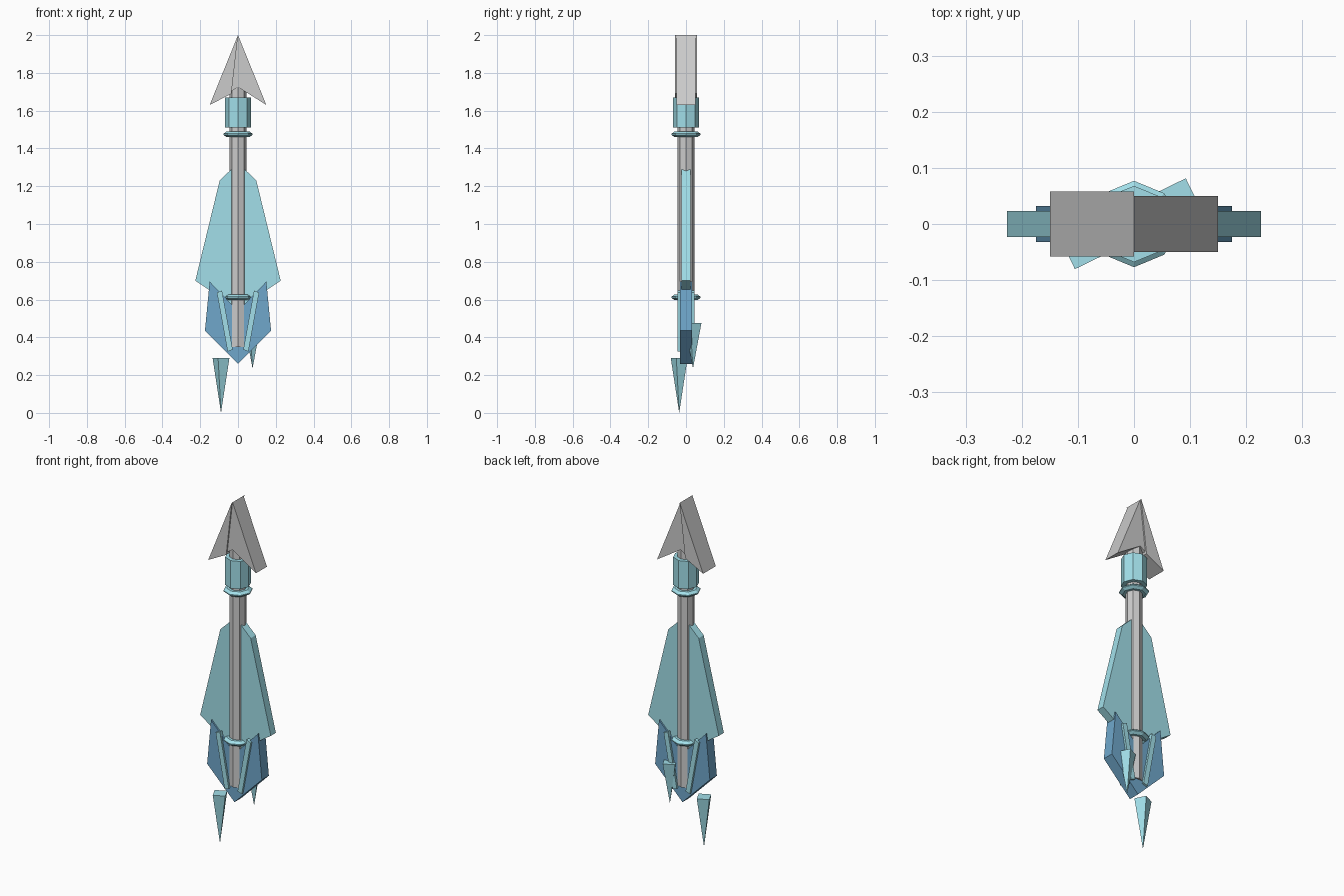
import bpy, bmesh
from math import cos, sin, pi, radians

if "Cube" in bpy.data.objects:
    bpy.data.objects.remove(bpy.data.objects["Cube"])


def material(name, rgb):
    m = bpy.data.materials.new(name)
    m.diffuse_color = (*rgb, 1)
    m.use_nodes = True
    m.node_tree.nodes["Principled BSDF"].inputs["Base Color"].default_value = m.diffuse_color
    return m


CYAN = material("pale_cyan", (0.36, 0.74, 0.82))
BLUE = material("steel_blue", (0.16, 0.39, 0.60))


def finish(name, bm, mat=None):
    bmesh.ops.recalc_face_normals(bm, faces=bm.faces)
    me = bpy.data.meshes.new(name)
    bm.to_mesh(me)
    bm.free()
    ob = bpy.data.objects.new(name, me)
    bpy.context.collection.objects.link(ob)
    if mat:
        me.materials.append(mat)
    return ob


def plate(name, pts, half, mat=None):
    """Extrude an x-z outline to y = +-half."""
    bm = bmesh.new()
    f = bm.faces.new([bm.verts.new((x, -half, z)) for x, z in pts])
    ext = bmesh.ops.extrude_face_region(bm, geom=[f])
    moved = [v for v in ext["geom"] if isinstance(v, bmesh.types.BMVert)]
    bmesh.ops.translate(bm, verts=moved, vec=(0, 2 * half, 0))
    return finish(name, bm, mat)


def mirrored(pts):
    """Complete a right-hand outline, starting and ending on x = 0."""
    return pts + [(-x, z) for x, z in reversed(pts) if x > 0]


def lathe(name, profile, mat=None, n=8, center=(0, 0), turn=0.0):
    """Stack n-sided rings of (radius, z); a zero radius makes a point."""
    bm = bmesh.new()
    rings = []
    for r, z in profile:
        count = n if r > 0 else 1
        rings.append([bm.verts.new((center[0] + r * cos(turn + 2 * pi * i / n),
                                    center[1] + r * sin(turn + 2 * pi * i / n), z))
                      for i in range(count)])
    for a, b in zip(rings, rings[1:]):
        for i in range(n):
            j = (i + 1) % n
            if len(a) == 1:
                bm.faces.new((a[0], b[j], b[i]))
            else:
                bm.faces.new((a[i], a[j], b[j], b[i]))
    for ring in (rings[0], rings[-1]):
        if len(ring) > 1:
            bm.faces.new(ring)
    return finish(name, bm, mat)


# Octagonal shaft, collar and two bevelled rings
lathe("shaft", [(0.045, 0.35), (0.045, 1.75)])
lathe("collar", [(0.068, 1.51), (0.068, 1.67)], CYAN)
for name, z in (("upper_ring", 1.475), ("lower_ring", 0.612)):
    lathe(name, [(0.06, z - 0.015), (0.077, z - 0.003), (0.077, z + 0.003),
                 (0.06, z + 0.015)], CYAN)

# Arrow head, with a slightly thicker left blade
plate("arrow_head", mirrored([(0, 2.0), (0.15, 1.63), (0, 1.725)]), 0.05)
plate("arrow_head_left_blade", [(0, 2.0), (-0.15, 1.63), (-0.035, 1.69)], 0.058)

# Broad wing and the darker tail fin overlapping its lower edge
plate("wing", mirrored([(0, 1.29), (0.035, 1.29), (0.097, 1.23), (0.226, 0.70), (0, 0.55)]),
      0.023, CYAN)
plate("tail_fin", mirrored([(0, 0.54), (0.15, 0.695), (0.175, 0.435), (0, 0.26)]),
      0.032, BLUE)

# Slanted struts across the tail fin
for side, s in (("left", -1), ("right", 1)):
    plate("strut_" + side, [(s * x, z) for x, z in
                            [(0.112, 0.637), (0.085, 0.648), (0.028, 0.335), (0.055, 0.325)]],
          0.044, CYAN)

# Loose four-sided shards below the tail
lathe("shard_front", [(0, 0.0), (0.047, 0.29)], CYAN, 4, (-0.09, -0.036), radians(251))
lathe("shard_back", [(0, 0.235), (0.047, 0.475)], CYAN, 4, (0.077, 0.037), radians(71))
